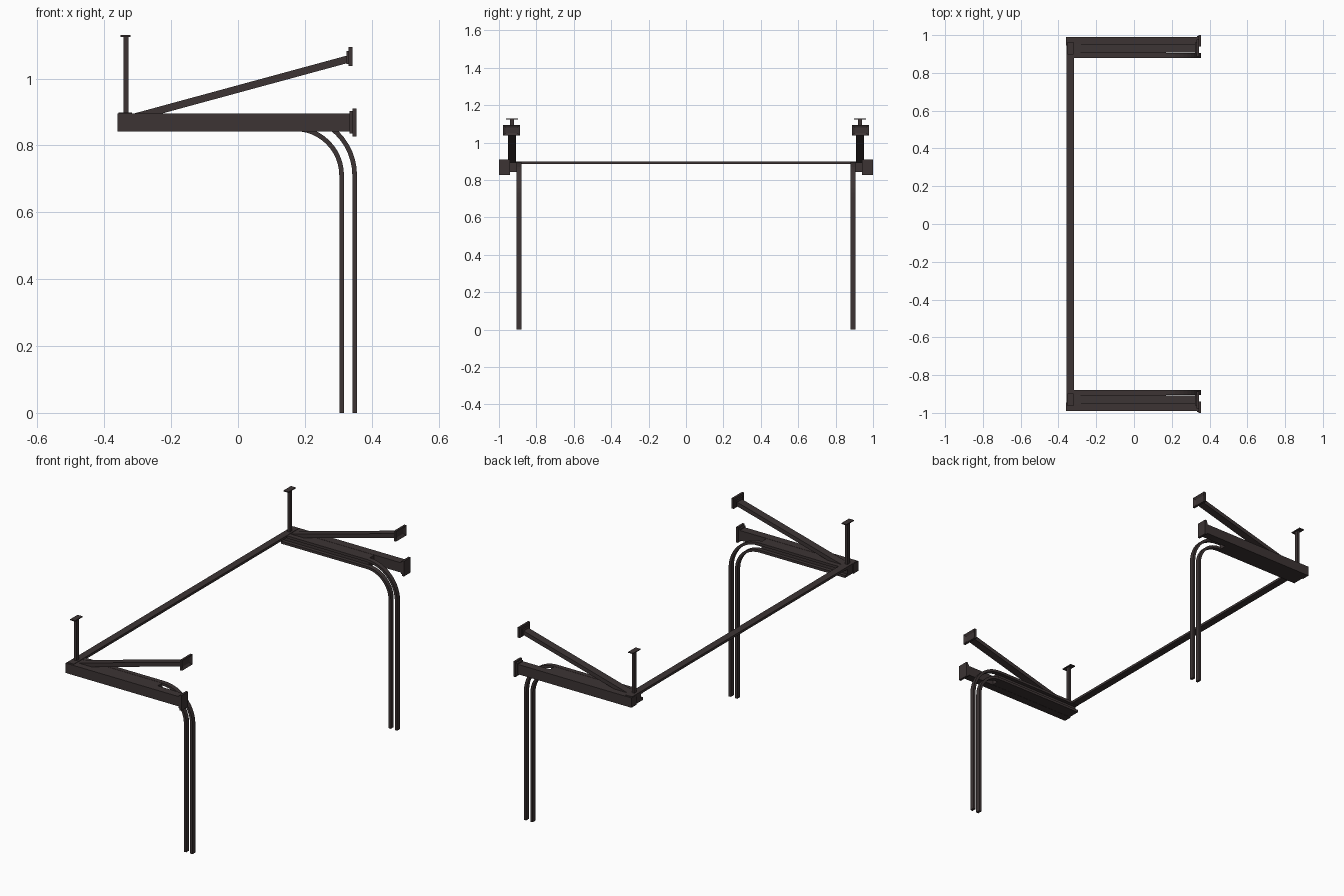
import bpy, bmesh, math
from mathutils import Vector

if "Cube" in bpy.data.objects:
    bpy.data.objects.remove(bpy.data.objects["Cube"])

steel = bpy.data.materials.new("dark_steel")
steel.use_nodes = True
colour = (0.045, 0.034, 0.034, 1)
steel.diffuse_color = colour
steel.node_tree.nodes["Principled BSDF"].inputs["Base Color"].default_value = colour


def finish(bm, name):
    bmesh.ops.recalc_face_normals(bm, faces=bm.faces)
    mesh = bpy.data.meshes.new(name)
    bm.to_mesh(mesh)
    bm.free()
    mesh.materials.append(steel)
    obj = bpy.data.objects.new(name, mesh)
    bpy.context.collection.objects.link(obj)
    return obj


def box(name, x, y, z, recess=0):
    """Box from ranges; recess sinks the middle of its +x face."""
    bm = bmesh.new()
    bmesh.ops.create_cube(bm, size=1)
    for v in bm.verts:
        v.co = [r[0] + (c + 0.5) * (r[1] - r[0]) for c, r in zip(v.co, (x, y, z))]
    if recess:
        end = max(bm.faces, key=lambda f: f.calc_center_median().x)
        bmesh.ops.inset_region(bm, faces=[end], thickness=0.02)
        bmesh.ops.translate(bm, verts=end.verts, vec=(-recess, 0, 0))
    return finish(bm, name)


def sweep(name, path, y, thick):
    """Rectangular bar along a path of (x, z) points."""
    pts = [Vector(p) for p in path]
    bm = bmesh.new()
    rings = []
    for i, p in enumerate(pts):
        t = (pts[min(i + 1, len(pts) - 1)] - pts[max(i - 1, 0)]).normalized()
        n = Vector((-t.y, t.x)) * thick / 2
        ring = [(p + n, y[0]), (p + n, y[1]), (p - n, y[1]), (p - n, y[0])]
        rings.append([bm.verts.new((q.x, w, q.y)) for q, w in ring])
    for a, b in zip(rings, rings[1:]):
        for k in range(4):
            j = (k + 1) % 4
            bm.faces.new((a[k], a[j], b[j], b[k]))
    bm.faces.new(rings[0])
    bm.faces.new(rings[-1])
    return finish(bm, name)


def track(name, radius):
    """Horizontal run, quarter bend, then a drop to the floor."""
    cx, cz, steps = 0.17, 0.71, 12
    path = [(-0.355, cz + radius)]
    for i in range(steps + 1):
        a = math.pi / 2 * (1 - i / steps)
        path.append((cx + radius * math.cos(a), cz + radius * math.sin(a)))
    path.append((cx + radius, 0))
    return sweep(name, path, (0.88, 0.905), 0.014)


# One side assembly
parts = [
    box("outer_beam", (-0.36, 0.342), (0.945, 0.99), (0.842, 0.896)),
    box("track_backing", (-0.355, 0.17), (0.9, 0.946), (0.843, 0.895)),
    box("beam_collar", (0.333, 0.342), (0.945, 0.995), (0.835, 0.903)),
    box("beam_end_plate", (0.342, 0.354), (0.941, 1.0), (0.827, 0.911)),
    track("inner_track", 0.14),
    track("outer_track", 0.179),
    # Sloping brace and its wall plate
    sweep("brace", [(-0.33, 0.879), (0.332, 1.059)], (0.909, 0.952), 0.022),
    box("brace_collar", (0.324, 0.331), (0.9, 0.962), (1.044, 1.082)),
    box("brace_end_plate", (0.331, 0.343), (0.888, 0.978), (1.037, 1.094), 0.008),
    # Ceiling hanger
    box("hanger_post", (-0.342, -0.328), (0.92, 0.94), (0.885, 1.127)),
    box("hanger_plate", (-0.351, -0.321), (0.898, 0.963), (1.125, 1.13)),
]

# Opposite side
for part in parts:
    bm = bmesh.new()
    bm.from_mesh(part.data)
    for v in bm.verts:
        v.co.y = -v.co.y
    finish(bm, part.name + "_front")
    part.name += "_back"

# Bar joining both sides
box("cross_bar", (-0.357, -0.317), (-0.98, 0.98), (0.885, 0.898))
